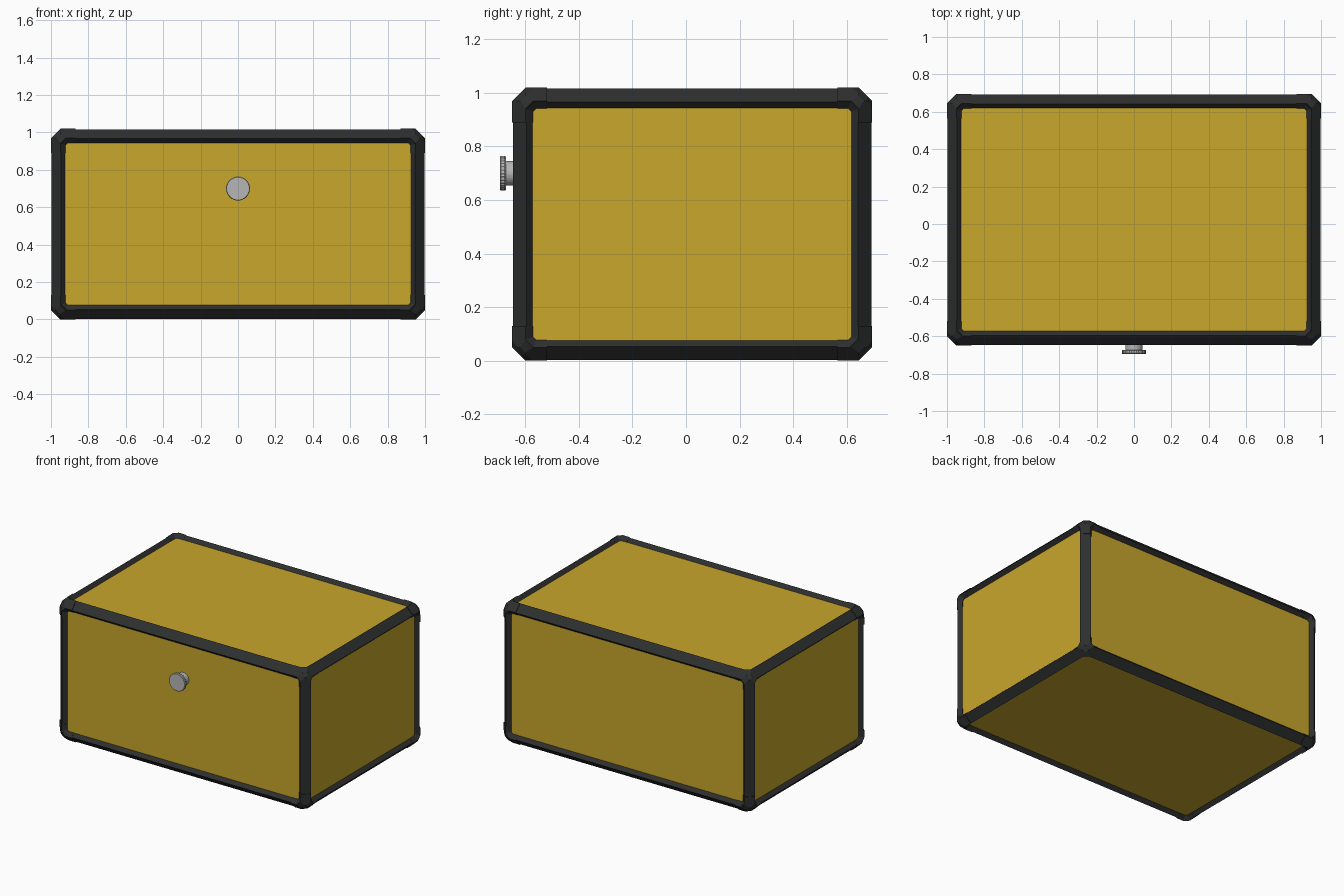
import bpy
import bmesh
from math import cos, sin, pi
from mathutils import Matrix, Vector

cube = bpy.data.objects.get("Cube")
if cube:
    bpy.data.objects.remove(cube, do_unlink=True)

HALF = Vector((1.0, 0.672, 0.51))      # half size of the case
CENTRE = Vector((0, 0.023, 0.51))
CAP = 0.13                             # reach of a corner cap along each edge


def material(name, colour):
    mat = bpy.data.materials.new(name)
    mat.use_nodes = True
    mat.diffuse_color = (*colour, 1)
    mat.node_tree.nodes["Principled BSDF"].inputs["Base Color"].default_value = (*colour, 1)
    return mat


YELLOW = material("mustard yellow", (0.58, 0.385, 0.025))
BLACK = material("soft black", (0.027, 0.028, 0.028))
GREY = material("metal grey", (0.47, 0.47, 0.47))


def add_object(name, bm, mat):
    for face in bm.faces:
        face.material_index = 0
    mesh = bpy.data.meshes.new(name)
    bm.to_mesh(mesh)
    bm.free()
    mesh.materials.append(mat)
    obj = bpy.data.objects.new(name, mesh)
    bpy.context.collection.objects.link(obj)
    return obj


def case_shell(shrink, lip, depth):
    """Chamfered box with recessed sides; the recessed faces get index 1."""
    bm = bmesh.new()
    bmesh.ops.create_cube(bm, size=2)
    bmesh.ops.scale(bm, vec=HALF - Vector((shrink,) * 3), verts=bm.verts)
    bmesh.ops.bevel(bm, geom=bm.edges[:], offset=0.05, segments=1,
                    affect='EDGES', profile=0.5)
    bmesh.ops.bevel(bm, geom=bm.verts[:], offset=0.028, segments=1,
                    affect='VERTICES', profile=0.5)
    sides = sorted(bm.faces, key=lambda f: f.calc_area())[-6:]
    for face in sides:
        face.material_index = 1
    rims = bmesh.ops.inset_individual(bm, faces=sides, thickness=lip, depth=-depth)
    for face in rims["faces"]:
        face.material_index = 0
    for face in sides:
        face.material_index = 1
    bmesh.ops.translate(bm, vec=CENTRE, verts=bm.verts)
    return bm


def keep_only(bm, rule):
    bmesh.ops.delete(bm, geom=[f for f in bm.faces if not rule(f)], context='FACES')


# Recessed side panels
panels = case_shell(0.003, 0.025, 0.025)
keep_only(panels, lambda f: f.material_index == 1)
add_object("side_panels", panels, YELLOW)

# Edge strips
strips = case_shell(0.003, 0.025, 0.025)
keep_only(strips, lambda f: f.material_index == 0)
add_object("edge_strips", strips, BLACK)

# Corner caps, standing slightly proud of the strips
caps = case_shell(0, 0.03, 0.027)
keep_only(caps, lambda f: f.material_index == 0)
for axis in range(3):
    for side in (-1, 1):
        point, normal = CENTRE.copy(), Vector((0, 0, 0))
        point[axis] += side * (HALF[axis] - CAP)
        normal[axis] = 1
        bmesh.ops.bisect_plane(caps, geom=caps.verts[:] + caps.edges[:] + caps.faces[:],
                               plane_co=point, plane_no=normal)


def in_corner(face):
    offset = face.calc_center_median() - CENTRE
    return all(abs(offset[i]) > HALF[i] - CAP for i in range(3))


keep_only(caps, in_corner)
cap_obj = add_object("corner_caps", caps, BLACK)
thick = cap_obj.modifiers.new("thickness", 'SOLIDIFY')
thick.thickness = 0.008
thick.offset = -1


def turned(name, rings, sides, knurl=0):
    """Loft (y, radius) rings around the knob axis, with optional grip ridges."""
    bm = bmesh.new()
    loops = []
    for y, radius in rings:
        loop = []
        for i in range(sides):
            a = 2 * pi * i / sides
            r = radius - knurl * (i % 2)
            loop.append(bm.verts.new((r * cos(a), y, 0.7 + r * sin(a))))
        loops.append(loop)
    for low, high in zip(loops, loops[1:]):
        for i in range(sides):
            j = (i + 1) % sides
            bm.faces.new((low[i], low[j], high[j], high[i]))
    bm.faces.new(loops[0])
    bm.faces.new(loops[-1])
    bmesh.ops.recalc_face_normals(bm, faces=bm.faces)
    return add_object(name, bm, GREY)


# Front knob
turned("knob_stem", [(-0.615, 0.045), (-0.675, 0.045)], 32)
turned("knob_head", [(-0.673, 0.062), (-0.677, 0.065), (-0.691, 0.065), (-0.695, 0.062)],
       64, knurl=0.002)
